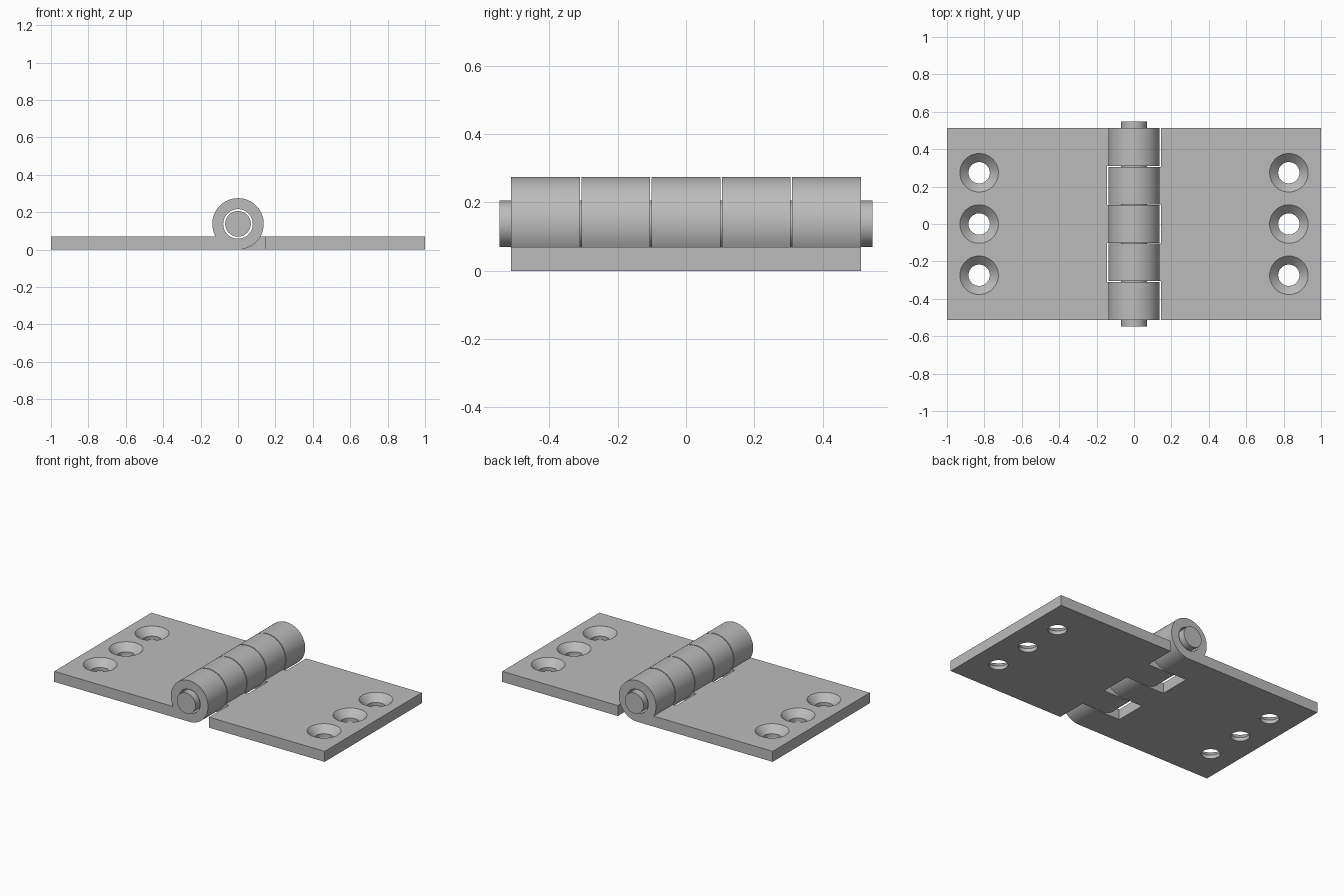
import bpy, bmesh
from math import sin, cos, pi, sqrt, asin, radians
from mathutils import Matrix

if "Cube" in bpy.data.objects:
    bpy.data.objects.remove(bpy.data.objects["Cube"])

BARREL, THICK, BORE, PIN = 0.1375, 0.07, 0.079, 0.0685
HALF_LEN, PIN_HALF = 0.513, 0.547
NOTCH_X, GAP = 0.145, 0.0025
INNER, OUTER = 0.103, 0.308      # knuckle boundaries along the barrel

steel = bpy.data.materials.new("grey steel")
steel.use_nodes = True
colour = (0.5, 0.5, 0.5, 1)
steel.diffuse_color = colour
steel.node_tree.nodes["Principled BSDF"].inputs["Base Color"].default_value = colour


def make_object(name, bm):
    bmesh.ops.recalc_face_normals(bm, faces=bm.faces)
    mesh = bpy.data.meshes.new(name)
    bm.to_mesh(mesh)
    bm.free()
    mesh.materials.append(steel)
    obj = bpy.data.objects.new(name, mesh)
    bpy.context.collection.objects.link(obj)
    return obj


def extrude_y(name, points, half):
    """Solid from an x-z outline running from -half to half along y."""
    bm = bmesh.new()
    face = bm.faces.new([bm.verts.new((x, -half, z)) for x, z in points])
    out = bmesh.ops.extrude_face_region(bm, geom=[face])
    moved = [v for v in out["geom"] if isinstance(v, bmesh.types.BMVert)]
    bmesh.ops.translate(bm, verts=moved, vec=(0, 2 * half, 0))
    return make_object(name, bm)


def rod(name, radius, half):
    ring = [(radius * cos(a), BARREL + radius * sin(a))
            for a in (2 * pi * i / 64 for i in range(64))]
    return extrude_y(name, ring, half)


def box(x0, x1, y0, y1):
    bm = bmesh.new()
    size = Matrix.Diagonal((x1 - x0, y1 - y0, 1, 1))
    place = Matrix.Translation(((x0 + x1) / 2, (y0 + y1) / 2, 0))
    bmesh.ops.create_cube(bm, size=1, matrix=place @ size)
    return make_object("notch_cutter", bm)


def countersink(x, y):
    """Lathed screw hole: straight shank with a flared top."""
    bm = bmesh.new()
    profile = [(0.057, -0.05), (0.057, 0.024), (0.103, THICK), (0.103, 0.12)]
    rings = [[bm.verts.new((x + r * cos(2 * pi * i / 48), y + r * sin(2 * pi * i / 48), z))
              for i in range(48)] for r, z in profile]
    for low, high in zip(rings, rings[1:]):
        for i in range(48):
            j = (i + 1) % 48
            bm.faces.new((low[i], low[j], high[j], high[i]))
    bm.faces.new(rings[0])
    bm.faces.new(rings[-1])
    return make_object("screw_hole_cutter", bm)


def cut(obj, cutter):
    cutter.hide_render = True
    mod = obj.modifiers.new("cut", "BOOLEAN")
    mod.operation, mod.solver, mod.object = "DIFFERENCE", "EXACT", cutter
    bpy.context.view_layer.objects.active = obj
    bpy.ops.object.modifier_apply(modifier=mod.name)
    bpy.data.objects.remove(cutter)


def smooth(obj):
    bpy.ops.object.select_all(action="DESELECT")
    obj.select_set(True)
    bpy.context.view_layer.objects.active = obj
    bpy.ops.object.shade_smooth_by_angle(angle=radians(30))


def leaf(name, notches):
    # Plate that rolls up into the barrel
    start, end = -pi / 2, pi + asin((BARREL - THICK) / BARREL)
    arc = [start + (end - start) * i / 56 for i in range(57)]
    outline = [(-1, 0)]
    outline += [(BARREL * cos(a), BARREL + BARREL * sin(a)) for a in arc]
    outline.append((-1, THICK))
    obj = extrude_y(name, outline, HALF_LEN)
    cut(obj, rod("bore_cutter", BORE, 0.7))
    for y0, y1 in notches:
        cut(obj, box(-NOTCH_X, 0.3, y0 - GAP, y1 + GAP))
    for y in (-0.274, 0, 0.274):
        cut(obj, countersink(-0.828, y))
    return obj


# Leaf with three knuckles, and the facing leaf with two
right_leaf = leaf("right_leaf", [(-OUTER, -INNER), (INNER, OUTER)])
left_leaf = leaf("left_leaf", [(-0.7, -OUTER), (-INNER, INNER), (OUTER, 0.7)])
left_leaf.data.transform(Matrix.Rotation(pi, 4, "Z"))

# Pin through the barrel
pin = rod("hinge_pin", PIN, PIN_HALF)

for part in (right_leaf, left_leaf, pin):
    smooth(part)
